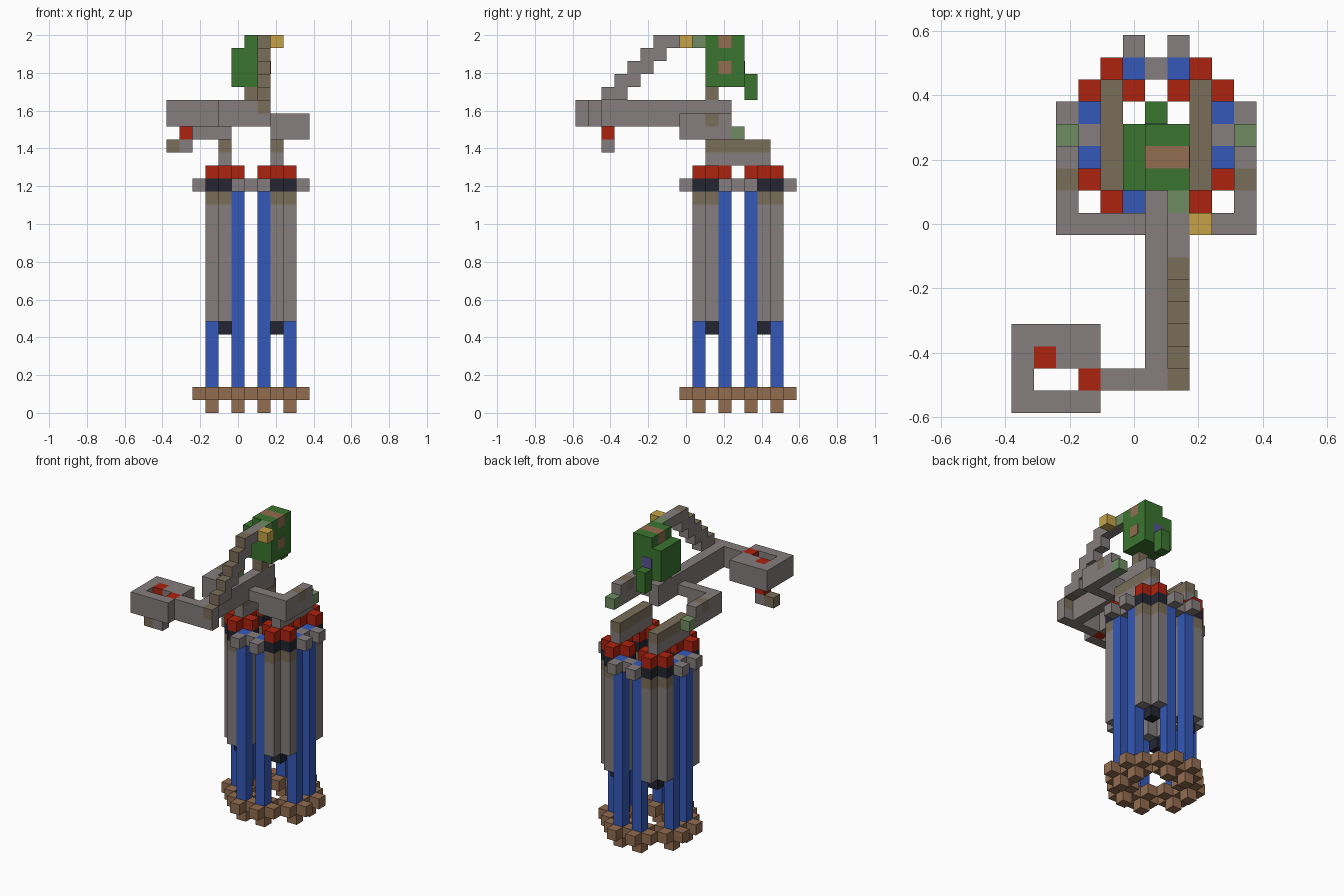
import bpy
import bmesh
from mathutils import Matrix, Vector

if "Cube" in bpy.data.objects:
    bpy.data.objects.remove(bpy.data.objects["Cube"], do_unlink=True)

U = 2 / 29                            # edge of one block
ORIGIN = Vector((-5.5, -8.5, 0))      # grid corner, in blocks
CX, CY = 6, 12                        # centre block of the tower


def material(name, r, g, b):
    lin = [((c / 255 + 0.055) / 1.055) ** 2.4 for c in (r, g, b)] + [1]
    m = bpy.data.materials.new(name)
    m.use_nodes = True
    m.diffuse_color = lin
    m.node_tree.nodes["Principled BSDF"].inputs["Base Color"].default_value = lin
    return m


grey = material("stone grey", 133, 125, 125)
blue = material("rod blue", 52, 88, 184)
red = material("red", 172, 34, 14)
wood = material("wood brown", 146, 108, 80)
tan = material("dull tan", 122, 109, 88)
green = material("leaf green", 58, 116, 47)
pale = material("pale green", 110, 140, 97)
yellow = material("yellow", 196, 162, 70)
black = material("near black", 35, 37, 49)
purple = material("purple", 88, 82, 150)


def blocks(name, mat, boxes, side_mat=None):
    """Boxes given as (x, y, z, width, depth, height) in blocks."""
    bm = bmesh.new()
    for x, y, z, w, d, h in boxes:
        centre = ORIGIN + Vector((x + w / 2, y + d / 2, z + h / 2))
        bmesh.ops.create_cube(bm, size=1, matrix=Matrix.Translation(centre * U)
                              @ Matrix.Diagonal((w * U, d * U, h * U, 1)))
    mesh = bpy.data.meshes.new(name)
    mesh.materials.append(mat)
    if side_mat:
        mesh.materials.append(side_mat)
        for f in bm.faces:
            f.normal_update()
            f.material_index = int(abs(f.normal.x) > 0.5)
    bm.to_mesh(mesh)
    bm.free()
    ob = bpy.data.objects.new(name, mesh)
    bpy.context.collection.objects.link(ob)
    return ob


def plus(x, y, z, h):
    return [(x - 1, y, z, 3, 1, h), (x, y - 1, z, 1, 1, h), (x, y + 1, z, 1, 1, h)]


signs = (-1, 1)
rods = [(CX + a, CY + b) for s in signs for t in signs
        for a, b in ((s, 3 * t), (3 * s, t))]
tanks = [(CX + 2 * s, CY + 2 * t) for s in signs for t in signs]

# Feet, base ring and rods
blocks("feet", wood, [(x, y, 0, 1, 1, 1) for x, y in rods])
around = {(x + a, y + b) for x, y in rods
          for a, b in ((0, 0), (1, 0), (-1, 0), (0, 1), (0, -1))}
blocks("base_ring", wood, [(x, y, 1, 1, 1, 1) for x, y in sorted(around)])
blocks("rods", blue, [(x, y, 2, 1, 1, 16) for x, y in rods])

# Four clustered tanks with bands and caps
blocks("tank_nozzles", black, [(x, y, 6, 1, 1, 1) for x, y in tanks])
for name, mat, z, h in (("tank_bodies", grey, 7, 9), ("tank_bands", tan, 16, 1),
                        ("tank_collars", black, 17, 1), ("tank_caps", red, 18, 1)):
    blocks(name, mat, [b for x, y in tanks for b in plus(x, y, z, h)])

# Clamps round the rod tops
clamps = []
for s in signs:
    clamps += [(CX, CY + 3 * s, 17, 1, 1, 1), (CX + 3 * s, CY, 17, 1, 1, 1)]
    for t in signs:
        clamps += [(CX + s, CY + 4 * t, 17, 1, 1, 1), (CX + 4 * s, CY + t, 17, 1, 1, 1)]
blocks("rod_clamps", grey, clamps)

# Rails over the tanks
blocks("rails_lower", grey, [(x, 10, 19, 1, 5, 1) for x in (4, 8)])
blocks("rails_upper", tan, [(x, 10, 20, 1, 5, 1) for x in (4, 8)])

# Horseshoe shoulders with hands
shoulders = [(2, 8, 21, 3, 1, 2), (8, 8, 21, 3, 1, 2),
             (5, 8, 22, 1, 1, 1), (7, 8, 22, 1, 1, 1)]
for x in (2, 10):
    shoulders += [(x, 9, 21, 1, 1, 2), (x, 10, 21, 1, 1, 1), (x, 11, 21, 1, 1, 2)]
blocks("shoulder_bars", grey, shoulders)
blocks("shoulder_patches", tan, [(x, 10, 22, 1, 1, 1) for x in (2, 10)])
blocks("hands", pale, [(x, 12, 21, 1, 1, 1) for x in (2, 10)])

# Boom, link and hollow box at its end
blocks("boom", grey, [(6, 2, 22, 1, 10, 2)])
blocks("boom_link", grey, [(4, 1, 22, 3, 1, 2), (7, 1, 22, 1, 1, 1)])
blocks("end_box", grey, [(0, 0, 22, 4, 1, 2), (0, 3, 22, 4, 1, 2),
                         (0, 1, 22, 1, 2, 2), (2, 2, 22, 2, 1, 2)])
blocks("box_insert", red, [(3, 1, 22, 1, 1, 2)])
blocks("hanging_post", red, [(1, 2, 21, 1, 1, 3)])
blocks("hook_base", grey, [(1, 2, 20, 1, 1, 1)])
blocks("hook_tip", tan, [(0, 2, 20, 1, 1, 1)])

# Stepped cable rising to the head
blocks("cable_steps", tan, [(7, y, 22 + y, 1, 1, 1) for y in range(1, 7)], grey)
blocks("cable_undersides", grey, [(7, y, 21 + y, 1, 1, 1) for y in range(3, 7)])
blocks("cable_top", grey, [(7, 7, 28, 1, 2, 1)])
blocks("cable_end", pale, [(7, 9, 28, 1, 1, 1)])
blocks("lamp", yellow, [(8, 8, 28, 1, 1, 1)])

# Head on its neck
blocks("neck", tan, [(6, 10, 24, 1, 1, 1)])
blocks("head", green, [(6, 10, 25, 2, 3, 3), (6, 10, 28, 2, 1, 1),
                       (6, 12, 28, 2, 1, 1), (5, 10, 25, 1, 3, 3)])
blocks("head_tail", green, [(6, 13, 24, 1, 1, 2)])
blocks("head_crest", wood, [(6, 11, 28, 2, 1, 1)])
blocks("head_side_patch", wood, [(8, 11, 26, 0.03, 1, 1)])
blocks("head_back_patch", purple, [(6, 13, 26, 1, 0.03, 1)])
